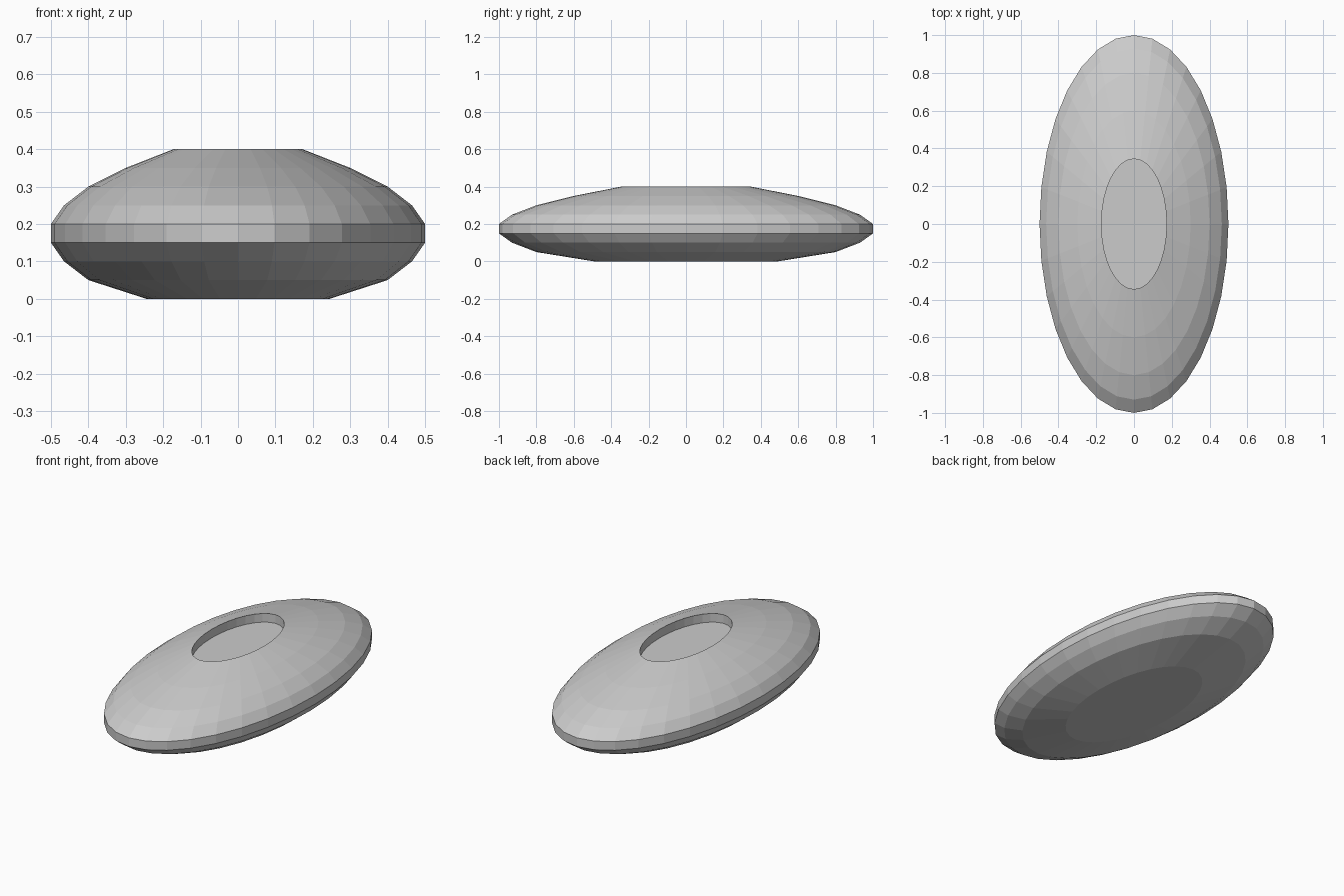
import bpy, bmesh
from math import sin, cos, tau

if "Cube" in bpy.data.objects:
    bpy.data.objects.remove(bpy.data.objects["Cube"])

SEGMENTS = 32
HALF_WIDTH, HALF_LENGTH = 0.5, 1.0

# Profile as (radius fraction, height), from the base up, over the rim and into the recess
PROFILE = [(0.49, 0.0), (0.80, 0.05), (0.93, 0.10), (1.0, 0.15), (1.0, 0.20),
           (0.93, 0.25), (0.80, 0.30), (0.60, 0.35), (0.345, 0.40), (0.345, 0.35)]


def add_ring(bm, radius, z):
    """One elliptical ring of vertices."""
    return [bm.verts.new((HALF_WIDTH * radius * cos(tau * i / SEGMENTS),
                          HALF_LENGTH * radius * sin(tau * i / SEGMENTS), z))
            for i in range(SEGMENTS)]


# Oval dish body: stacked elliptical rings joined by flat quads
bm = bmesh.new()
rings = [add_ring(bm, r, z) for r, z in PROFILE]
for lower, upper in zip(rings, rings[1:]):
    for i in range(SEGMENTS):
        j = (i + 1) % SEGMENTS
        bm.faces.new((lower[i], lower[j], upper[j], upper[i]))

# Flat base and recess floor
bm.faces.new(rings[0][::-1])
bm.faces.new(rings[-1])

mesh = bpy.data.meshes.new("oval_dish")
bm.to_mesh(mesh)
bm.free()
dish = bpy.data.objects.new("oval_dish", mesh)
bpy.context.collection.objects.link(dish)
